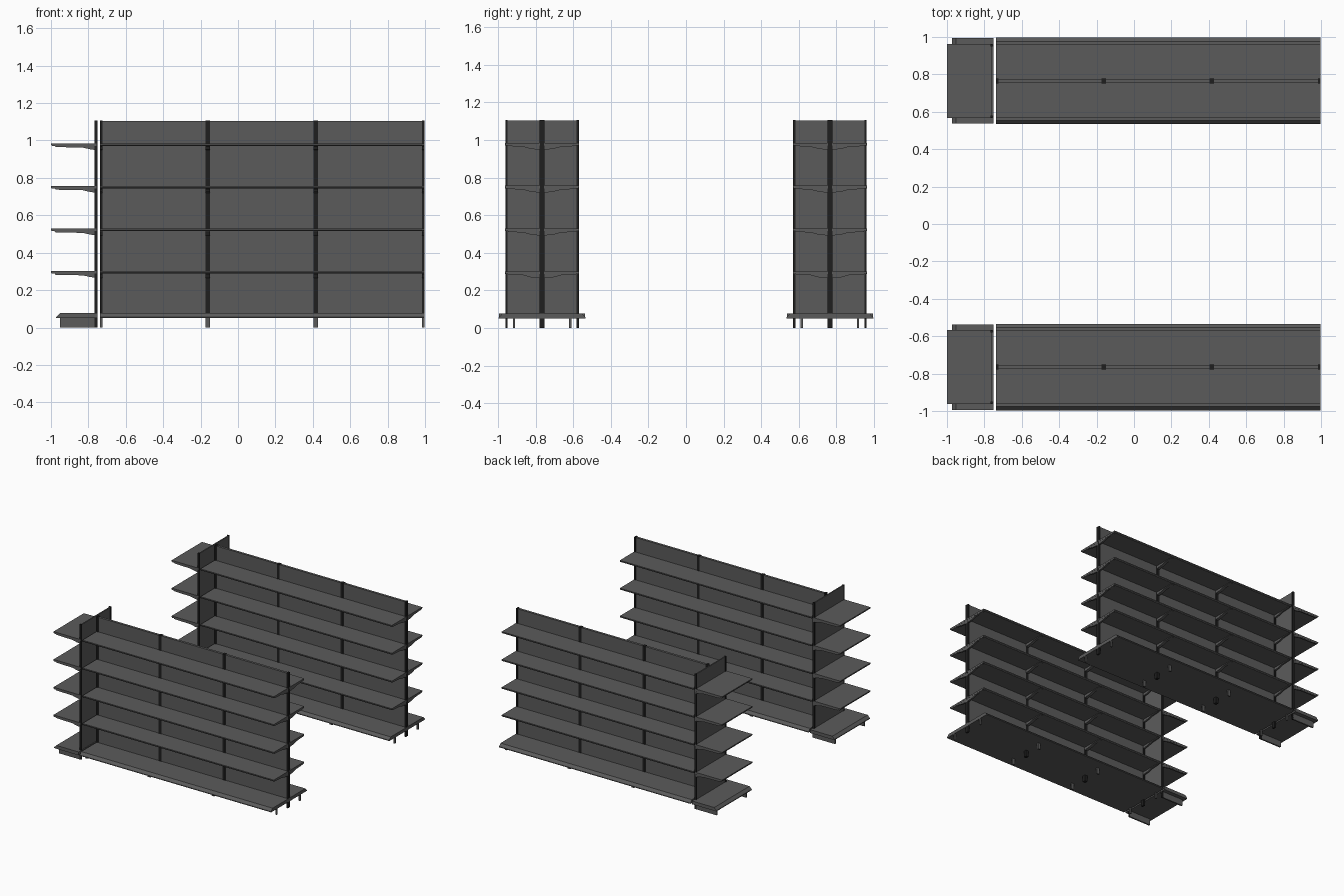
import bpy
import bmesh
from mathutils import Vector

if "Cube" in bpy.data.objects:
    bpy.data.objects.remove(bpy.data.objects["Cube"])


def material(name, v):
    m = bpy.data.materials.new(name)
    m.diffuse_color = (v, v, v, 1)
    m.use_nodes = True
    m.node_tree.nodes["Principled BSDF"].inputs["Base Color"].default_value = m.diffuse_color
    return m


GREY = material("shelf grey", 0.105)
BLACK = material("post black", 0.013)


def finish(bm, name, mat):
    bmesh.ops.recalc_face_normals(bm, faces=bm.faces)
    me = bpy.data.meshes.new(name)
    bm.to_mesh(me)
    bm.free()
    me.materials.append(mat)
    ob = bpy.data.objects.new(name, me)
    bpy.context.collection.objects.link(ob)
    return ob


def box(name, x0, x1, y0, y1, z0, z1, mat):
    bm = bmesh.new()
    bmesh.ops.create_cube(bm, size=1)
    for v in bm.verts:
        v.co = Vector(((x0, x1)[v.co.x > 0], (y0, y1)[v.co.y > 0], (z0, z1)[v.co.z > 0]))
    return finish(bm, name, mat)


def prism(name, profile, a, b, axis, mat):
    """Extrude a (depth, z) profile from a to b along the x or y axis."""
    bm = bmesh.new()
    put = (lambda d, z, t: (t, d, z)) if axis == 'x' else (lambda d, z, t: (d, t, z))
    face = bm.faces.new([bm.verts.new(put(d, z, a)) for d, z in profile])
    ext = bmesh.ops.extrude_face_region(bm, geom=[face])
    shift = Vector(put(0, 0, b - a))
    for g in ext['geom']:
        if isinstance(g, bmesh.types.BMVert):
            g.co += shift
    return finish(bm, name, mat)


TOP = 1.107
SHELF_Z = (0.302, 0.529, 0.757, 0.985)
POSTS = (-0.738, -0.162, 0.416, 0.995)
HALF = 0.197


def gondola(yc):
    # double-sided main run: back panel and base deck with sloped edges
    box("back_panel", POSTS[0], POSTS[-1], yc - 0.01, yc + 0.01, 0.06, TOP - 0.003, GREY)
    prism("base_deck", [(yc - 0.231, 0.05), (yc + 0.231, 0.05), (yc + 0.231, 0.056),
                        (yc + 0.212, 0.077), (yc - 0.212, 0.077), (yc - 0.231, 0.056)],
          POSTS[0], 0.998, 'x', GREY)

    # uprights, feet and brackets
    for i, x in enumerate(POSTS):
        x0, x1 = x - 0.012, x + 0.012
        if i == 0:
            x0, x1 = x, x + 0.014
        if i == 3:
            x0, x1 = x - 0.012, x + 0.002
        box("post", x0, x1, yc - 0.0135, yc + 0.0135, 0, TOP, BLACK)
        for s in (-1, 1):
            box("foot", x0, x1, yc + s * 0.15 - 0.006, yc + s * 0.15 + 0.006, 0, 0.05, GREY)
            for z in SHELF_Z:
                prof = [(yc + s * d, z + h) for d, h in
                        ((0.0, -0.008), (0.185, -0.008), (0.18, -0.017),
                         (0.10, -0.021), (0.06, -0.032), (0.0, -0.038))]
                prism("shelf_bracket", prof, x0, x1, 'x', GREY)

    # main shelves, one on each side of the panel
    for s in (-1, 1):
        for z in SHELF_Z:
            prof = [(yc + s * d, z + h) for d, h in
                    ((0.01, 0), (HALF, 0), (HALF, -0.008), (HALF - 0.005, -0.014), (0.01, -0.014))]
            prism("shelf", prof, POSTS[0], 0.998, 'x', GREY)

    # end unit facing -x
    box("end_panel", -0.762, -0.752, yc - 0.19, yc + 0.19, 0.06, TOP - 0.003, GREY)
    prism("end_base_deck", [(-0.75, 0.05), (-0.972, 0.05), (-0.972, 0.056),
                            (-0.952, 0.077), (-0.75, 0.077)],
          yc - 0.229, yc + 0.229, 'y', GREY)
    for s in (-1, 1):
        ya, yb = sorted((yc + s * 0.184, yc + s * 0.196))
        box("end_post", -0.766, -0.75, ya, yb, 0, TOP, BLACK)
        box("end_foot", -0.952, -0.75, ya, yb, 0, 0.05, GREY)
        for z in SHELF_Z:
            prism("end_bracket", [(-0.755, z - 0.008), (-0.985, z - 0.008), (-0.975, z - 0.02),
                                  (-0.83, z - 0.023), (-0.79, z - 0.032), (-0.755, z - 0.037)],
                  ya, yb, 'y', GREY)
    for z in SHELF_Z:
        prism("end_shelf", [(-0.757, z), (-1.0, z), (-1.0, z - 0.008),
                            (-0.995, z - 0.014), (-0.757, z - 0.014)],
              yc - HALF, yc + HALF, 'y', GREY)


# two identical parallel units
for yc in (-0.765, 0.765):
    gondola(yc)
